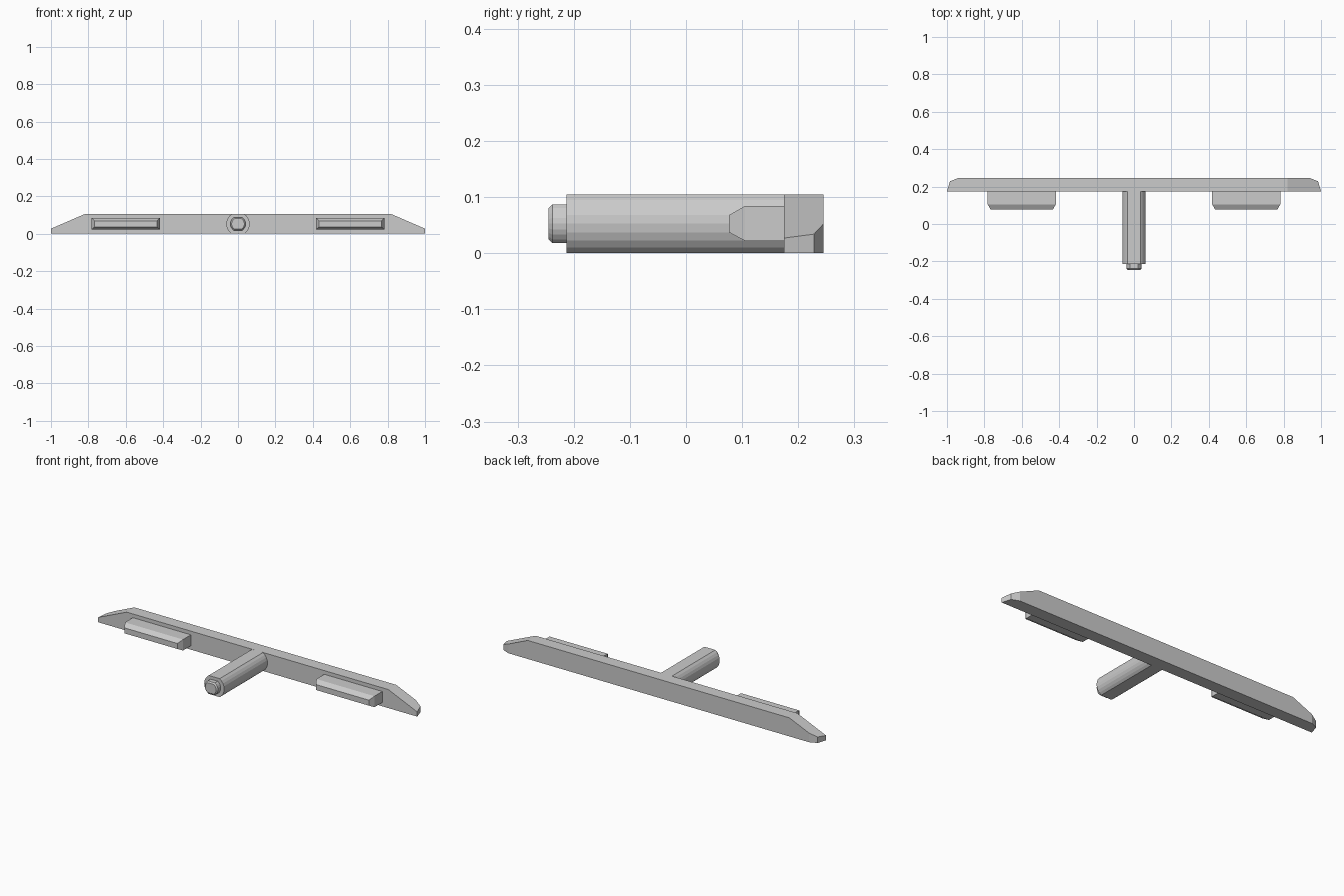
import bpy, bmesh, math
from mathutils import Vector

if "Cube" in bpy.data.objects:
    bpy.data.objects.remove(bpy.data.objects["Cube"])

ZC = 0.0525  # height of the shaft axis


def finish(name, bm):
    bmesh.ops.recalc_face_normals(bm, faces=bm.faces)
    me = bpy.data.meshes.new(name)
    bm.to_mesh(me)
    bm.free()
    ob = bpy.data.objects.new(name, me)
    bpy.context.collection.objects.link(ob)
    return ob


def loft(name, rings):
    """Skin matching rings of points and cap both ends."""
    bm = bmesh.new()
    loops = [[bm.verts.new(p) for p in r] for r in rings]
    n = len(loops[0])
    for a, b in zip(loops, loops[1:]):
        for i in range(n):
            j = (i + 1) % n
            bm.faces.new((a[i], a[j], b[j], b[i]))
    bm.faces.new(loops[0])
    bm.faces.new(loops[-1])
    return finish(name, bm)


def flatted_ring(y, radius, half, per_side=9):
    """Circle across y with its top and bottom cut flat at +-half."""
    a = math.asin(half / radius)
    angs = [-a + 2 * a * i / (per_side - 1) for i in range(per_side)]
    angs += [math.pi + t for t in angs]
    return [(radius * math.cos(t), y, ZC + radius * math.sin(t)) for t in angs]


def rect_ring(y, x0, x1, z0, z1):
    return [(x0, y, z0), (x1, y, z0), (x1, y, z1), (x0, y, z1)]


# Crossbar: plan outline with clipped back corners, then sloped end cuts
half = [(1.0, 0.175), (0.984, 0.228), (0.942, 0.245)]
outline = half + [(-x, y) for x, y in reversed(half)]
bar = loft("crossbar", [[(x, y, z) for x, y in outline] for z in (0, 0.105)])
bm = bmesh.new()
bm.from_mesh(bar.data)
for s in (1, -1):
    cut = bmesh.ops.bisect_plane(
        bm, geom=bm.verts[:] + bm.edges[:] + bm.faces[:],
        plane_co=Vector((s * 0.82, 0, 0.105)),
        plane_no=Vector((s * 0.078, 0, 0.18)), clear_outer=True)
    edges = [e for e in cut["geom_cut"] if isinstance(e, bmesh.types.BMEdge)]
    bmesh.ops.holes_fill(bm, edges=edges, sides=0)
bmesh.ops.recalc_face_normals(bm, faces=bm.faces)
bm.to_mesh(bar.data)
bm.free()

# Shaft and its chamfered end pin, both flatted above and below
loft("shaft", [flatted_ring(-0.213, 0.0625, 0.0523),
               flatted_ring(0.175, 0.0625, 0.0523)])
loft("end_pin", [flatted_ring(-0.245, 0.034, 0.028),
                 flatted_ring(-0.238, 0.041, 0.0345),
                 flatted_ring(-0.213, 0.041, 0.0345)])

# Two bevelled pads on the front of the bar
for side, s in (("right", 1), ("left", -1)):
    loft(side + "_pad", [rect_ring(0.077, s * 0.434, s * 0.766, 0.037, 0.068),
                         rect_ring(0.105, s * 0.418, s * 0.782, 0.022, 0.084),
                         rect_ring(0.175, s * 0.418, s * 0.782, 0.022, 0.084)])
